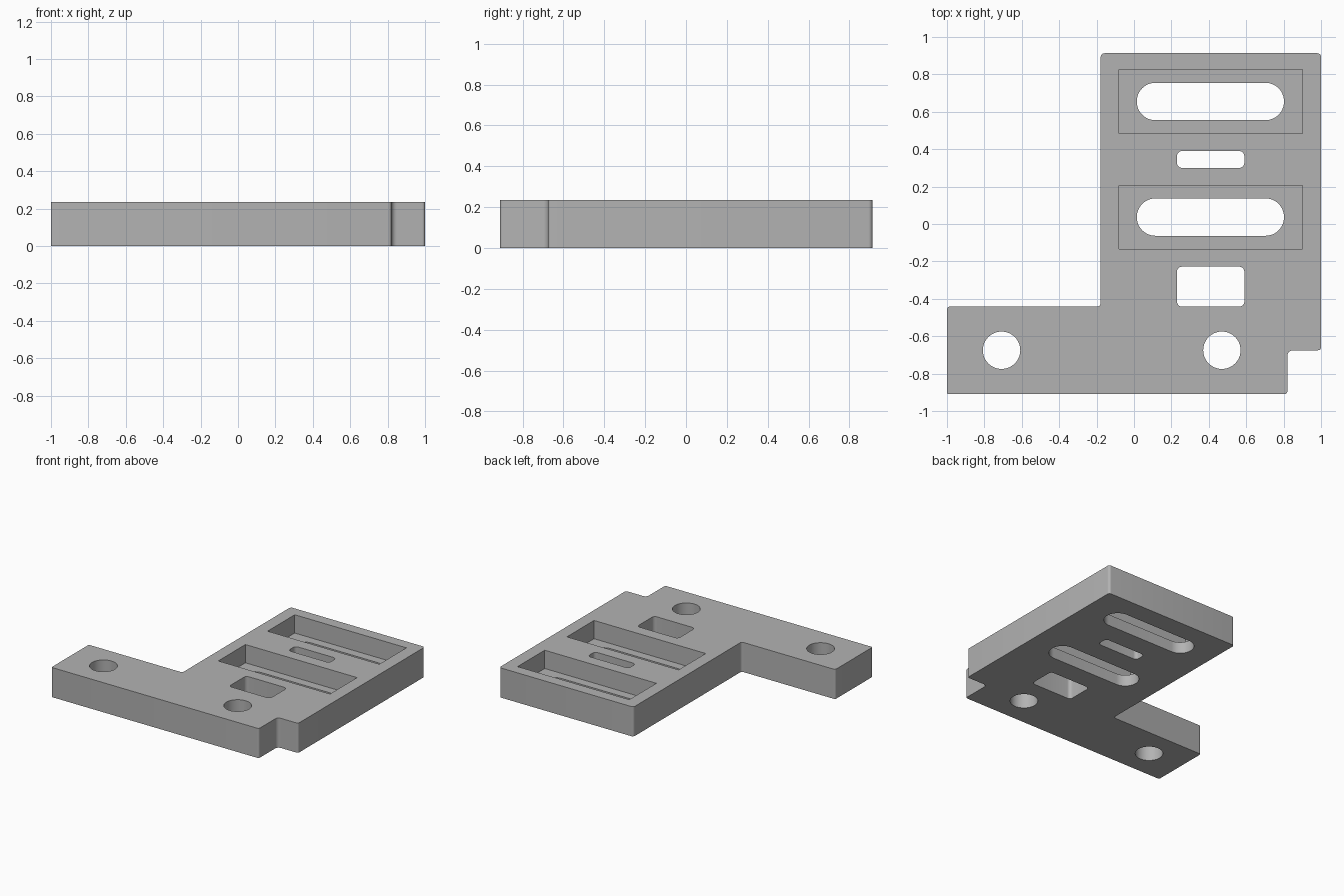
import bpy, bmesh, math
from mathutils import Vector

cube = bpy.data.objects.get("Cube")
if cube:
    bpy.data.objects.remove(cube, do_unlink=True)

THICK = 0.235
POCKET_FLOOR = 0.09

grey = bpy.data.materials.new("plain grey")
grey.use_nodes = True
colour = (0.45, 0.45, 0.45, 1)
grey.diffuse_color = colour
grey.node_tree.nodes["Principled BSDF"].inputs["Base Color"].default_value = colour


def rounded(corners, steps=6):
    """Round each right-angled (x, y, radius) corner with an arc."""
    points = []
    for i, (x, y, r) in enumerate(corners):
        p = Vector((x, y))
        if r == 0:
            points.append(p)
            continue
        a = (Vector(corners[i - 1][:2]) - p).normalized()
        b = (Vector(corners[(i + 1) % len(corners)][:2]) - p).normalized()
        centre = p + (a + b) * r
        for k in range(steps + 1):
            t = math.pi / 2 * k / steps
            points.append(centre - (b * math.cos(t) + a * math.sin(t)) * r)
    return points


def box_profile(x0, x1, y0, y1, r=0, steps=6):
    return rounded([(x0, y0, r), (x1, y0, r), (x1, y1, r), (x0, y1, r)], steps)


def prism(name, points, z0, z1):
    bm = bmesh.new()
    face = bm.faces.new([bm.verts.new((p.x, p.y, z0)) for p in points])
    top = bmesh.ops.extrude_face_region(bm, geom=[face])["geom"]
    moved = [v for v in top if isinstance(v, bmesh.types.BMVert)]
    bmesh.ops.translate(bm, verts=moved, vec=(0, 0, z1 - z0))
    bmesh.ops.remove_doubles(bm, verts=bm.verts, dist=0.0001)
    bmesh.ops.recalc_face_normals(bm, faces=bm.faces)
    mesh = bpy.data.meshes.new(name)
    bm.to_mesh(mesh)
    bm.free()
    mesh.materials.append(grey)
    obj = bpy.data.objects.new(name, mesh)
    bpy.context.collection.objects.link(obj)
    return obj


# L-shaped plate with a notched corner
plate = prism("bracket_plate", rounded([
    (-1, -0.91, 0.01), (0.82, -0.91, 0.015), (0.82, -0.675, 0.03),
    (1, -0.675, 0.015), (1, 0.913, 0.02), (-0.178, 0.913, 0.02),
    (-0.178, -0.442, 0.02), (-1, -0.442, 0.015)]), 0, THICK)

cutters = []


def cut(name, points, z0=-0.1):
    cutters.append(prism(name, points, z0, THICK + 0.1))


# Rectangular pockets with a long slot through each floor
for label, y in (("rear", 0.655), ("middle", 0.037)):
    cut(label + "_pocket", box_profile(-0.08, 0.9, y - 0.17, y + 0.17), POCKET_FLOOR)
    cut(label + "_slot", box_profile(0.015, 0.802, y - 0.1, y + 0.1, 0.0995, 12))

# Rounded windows
cut("narrow_window", box_profile(0.23, 0.59, 0.3, 0.39, 0.027))
cut("wide_window", box_profile(0.23, 0.59, -0.442, -0.228, 0.027))

# Round bolt holes
for label, x in (("right", -0.708), ("left", 0.47)):
    cut(label + "_bolt_hole", box_profile(x - 0.1, x + 0.1, -0.775, -0.575, 0.1, 12))

for cutter in cutters:
    mod = plate.modifiers.new(cutter.name, 'BOOLEAN')
    mod.operation = 'DIFFERENCE'
    mod.solver = 'EXACT'
    mod.object = cutter

# Bake the cuts, then drop the helpers
bpy.context.view_layer.update()
graph = bpy.context.evaluated_depsgraph_get()
plate.data = bpy.data.meshes.new_from_object(plate.evaluated_get(graph))
plate.data.name = "bracket_plate"
plate.modifiers.clear()
for cutter in cutters:
    bpy.data.objects.remove(cutter, do_unlink=True)

# Smooth the curved walls, keep the edges sharp
bpy.ops.object.select_all(action='DESELECT')
plate.select_set(True)
bpy.context.view_layer.objects.active = plate
bpy.ops.object.shade_smooth_by_angle(angle=math.radians(30))
